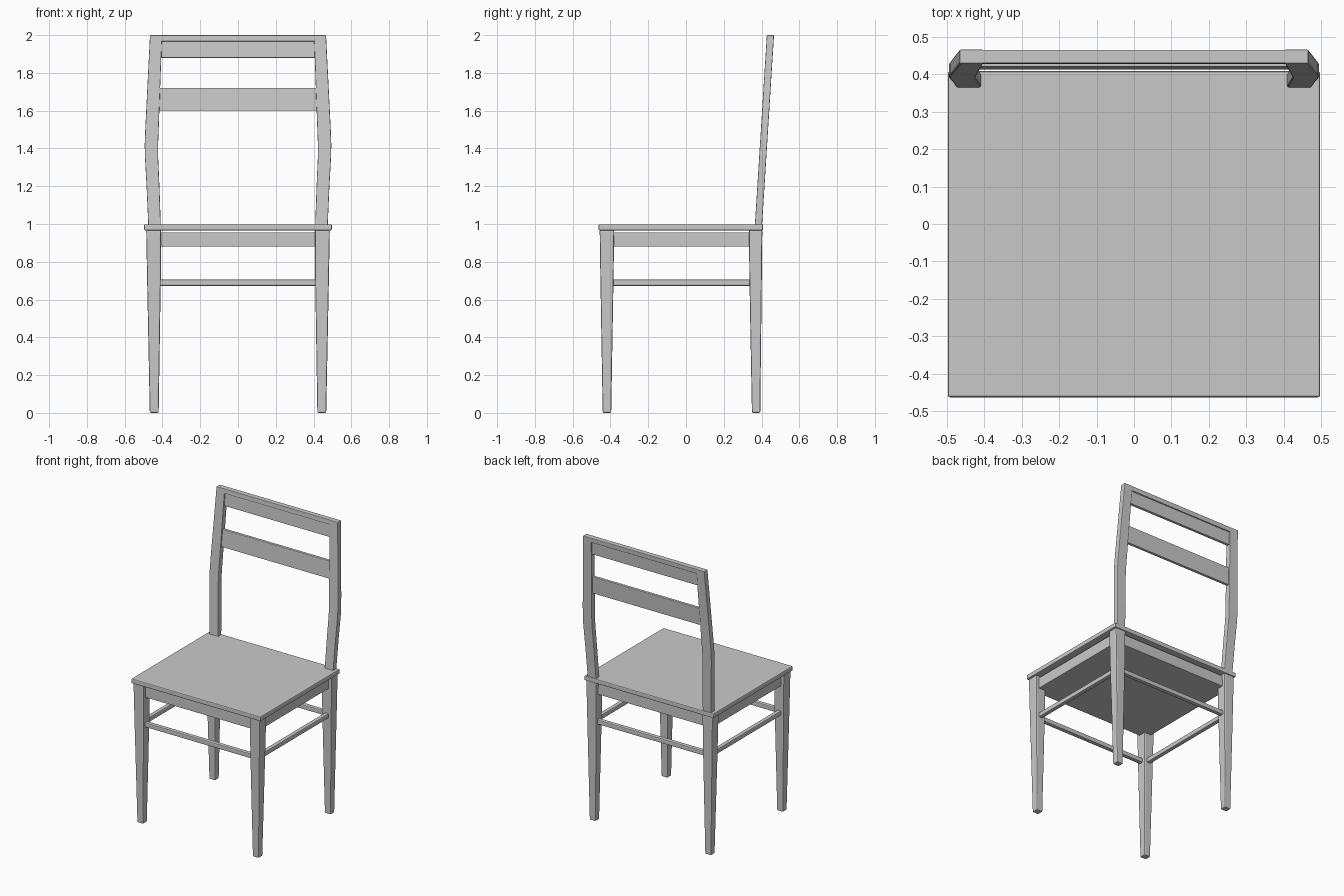
import bpy
import bmesh

cube = bpy.data.objects.get("Cube")
if cube:
    bpy.data.objects.remove(cube, do_unlink=True)

wood = bpy.data.materials.new("grey paint")
wood.use_nodes = True
GREY = (0.59, 0.59, 0.59, 1)
wood.diffuse_color = GREY
wood.node_tree.nodes["Principled BSDF"].inputs["Base Color"].default_value = GREY


def loft(name, sections, bevel=0.004):
    """Join rectangles (z, x0, x1, y0, y1) stacked from bottom to top."""
    bm = bmesh.new()
    rings = [[bm.verts.new(p) for p in
              ((x0, y0, z), (x1, y0, z), (x1, y1, z), (x0, y1, z))]
             for z, x0, x1, y0, y1 in sections]
    for low, high in zip(rings, rings[1:]):
        for i in range(4):
            j = (i + 1) % 4
            bm.faces.new((low[i], low[j], high[j], high[i]))
    bm.faces.new(rings[0][::-1])
    bm.faces.new(rings[-1])
    bmesh.ops.recalc_face_normals(bm, faces=bm.faces)
    mesh = bpy.data.meshes.new(name)
    bm.to_mesh(mesh)
    bm.free()
    mesh.materials.append(wood)
    obj = bpy.data.objects.new(name, mesh)
    bpy.context.collection.objects.link(obj)
    mod = obj.modifiers.new("soft edges", "BEVEL")
    mod.width = bevel
    mod.segments = 2
    mod.limit_method = "ANGLE"
    return obj


def box(name, x0, x1, y0, y1, z0, z1, bevel=0.004):
    return loft(name, [(z0, x0, x1, y0, y1), (z1, x0, x1, y0, y1)], bevel)


def mirrored(name, side, sections, bevel=0.004):
    return loft(name, [(z, *sorted((side * a, side * b)), y0, y1)
                       for z, a, b, y0, y1 in sections], bevel)


def back_y(z):
    """Centre line of the leaning backrest."""
    return 0.384 + 0.063 * (z - 1.0)


# Seat board on a solid frame
box("seat", -0.497, 0.497, -0.463, 0.408, 0.966, 0.998, 0.006)
box("seat_frame", -0.462, 0.462, -0.434, 0.381, 0.88, 0.956, 0.003)

for side, label in ((1, "left"), (-1, "right")):
    # Tapered legs
    mirrored(f"front_{label}_leg", side, [
        (0, 0.42, 0.467, -0.441, -0.396), (0.7, 0.409, 0.481, -0.453, -0.384),
        (0.968, 0.407, 0.486, -0.457, -0.38)], 0.007)
    mirrored(f"back_{label}_leg", side, [
        (0, 0.42, 0.467, 0.349, 0.393), (0.7, 0.409, 0.481, 0.336, 0.401),
        (0.968, 0.407, 0.486, 0.333, 0.404)], 0.007)
    # Side stretcher
    mirrored(f"{label}_stretcher", side, [
        (0.673, 0.43, 0.46, -0.41, 0.36), (0.705, 0.43, 0.46, -0.41, 0.36)], 0.006)
    # Bowed backrest post
    profile = ((0.97, 0.408, 0.474), (1.2, 0.416, 0.484), (1.36, 0.423, 0.493),
               (1.42, 0.423, 0.494), (1.5, 0.42, 0.491), (2.0, 0.402, 0.466))
    mirrored(f"{label}_back_post", side, [
        (z, a, b, back_y(z) - 0.019, back_y(z) + 0.019) for z, a, b in profile])

# Front and back stretchers
for label, y in (("front", -0.42), ("back", 0.369)):
    box(f"{label}_stretcher", -0.44, 0.44, y - 0.015, y + 0.015, 0.673, 0.705, 0.006)

# Leaning slats and the thicker top cap
for name, low, high, half in (("lower_slat", 1.6, 1.72, 0.01),
                              ("upper_slat", 1.88, 1.97, 0.01),
                              ("top_cap", 1.967, 2.0, 0.018)):
    loft(name, [(z, -0.43, 0.43, back_y(z) - half, back_y(z) + half)
                for z in (low, high)], 0.003)
